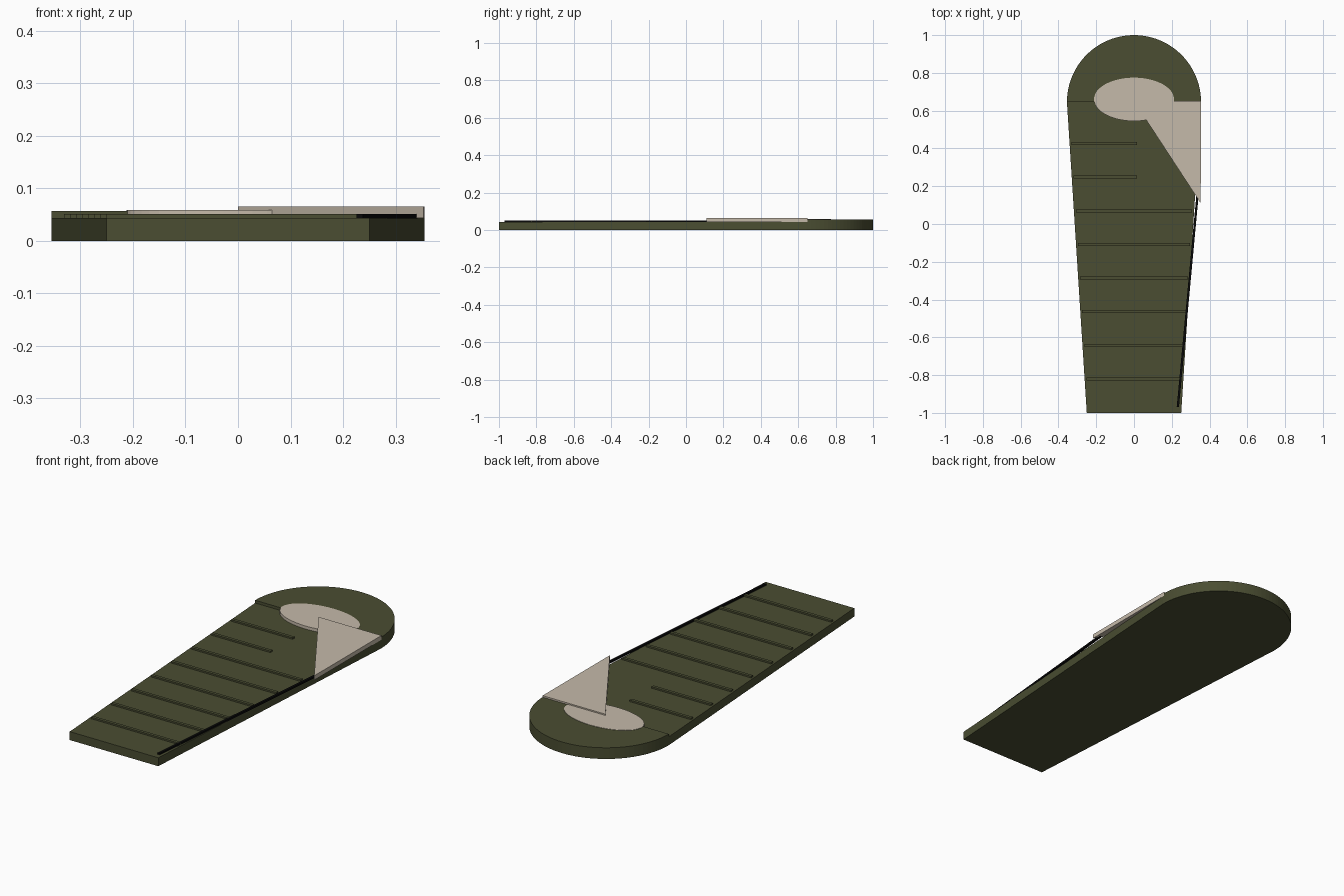
import bpy, bmesh, math

if "Cube" in bpy.data.objects:
    bpy.data.objects.remove(bpy.data.objects["Cube"])

def material(name, rgb):
    m = bpy.data.materials.new(name)
    m.diffuse_color = (*rgb, 1)
    m.use_nodes = True
    m.node_tree.nodes["Principled BSDF"].inputs["Base Color"].default_value = m.diffuse_color
    return m

OLIVE = material("olive fabric", (0.069, 0.075, 0.032))
CREAM = material("cream lining", (0.56, 0.49, 0.40))
BLACK = material("black zip", (0.003, 0.003, 0.003))

def prism(name, outline, z0, z1, mat):
    """Extrude a flat outline (counter-clockwise) from z0 up to z1."""
    bm = bmesh.new()
    base = bm.faces.new([bm.verts.new((x, y, z0)) for x, y in outline])
    top = bmesh.ops.extrude_face_region(bm, geom=[base])["geom"]
    for v in top:
        if isinstance(v, bmesh.types.BMVert):
            v.co.z = z1
    bmesh.ops.recalc_face_normals(bm, faces=bm.faces)
    mesh = bpy.data.meshes.new(name)
    bm.to_mesh(mesh)
    bm.free()
    mesh.materials.append(mat)
    ob = bpy.data.objects.new(name, mesh)
    bpy.context.collection.objects.link(ob)
    return ob

def arc(cx, cy, rx, ry, a0, a1, n):
    return [(cx + rx * math.cos(a0 + (a1 - a0) * i / n),
             cy + ry * math.sin(a0 + (a1 - a0) * i / n)) for i in range(n + 1)]

NECK, FOOT_W, NECK_W = 0.645, 0.25, 0.355

def half_width(y):
    return FOOT_W + (NECK_W - FOOT_W) * (y + 1) / (NECK + 1)

# tapered body
prism("bag_body", [(-FOOT_W, -1), (FOOT_W, -1), (NECK_W, NECK), (-NECK_W, NECK)],
      0, 0.043, OLIVE)

# rounded hood
prism("hood", arc(0, NECK, NECK_W, NECK_W, 0, math.pi, 48), 0, 0.057, OLIVE)

# face opening
prism("face_opening", arc(0, 0.66, 0.212, 0.115, 0, 2 * math.pi, 48)[:-1],
      0.043, 0.0585, CREAM)

# quilting ridges, the top two stop short of the folded flap
for i in range(8):
    y = -0.82 + 0.178 * i
    left = -half_width(y) + 0.01
    right = -left if i < 6 else 0.015
    prism(f"quilt_ridge_{i + 1}",
          [(left, y - 0.008), (right, y - 0.008), (right, y + 0.008), (left, y + 0.008)],
          0.042, 0.051, OLIVE)

# zip along the right edge
prism("zip", [(0.226, -0.97), (0.238, -0.97), (0.342, 0.15), (0.330, 0.15)],
      0.042, 0.0515, BLACK)

# folded-back flap showing the lining
prism("folded_flap", [(0, 0.65), (0.353, 0.11), (0.355, 0.65)], 0.043, 0.065, CREAM)
